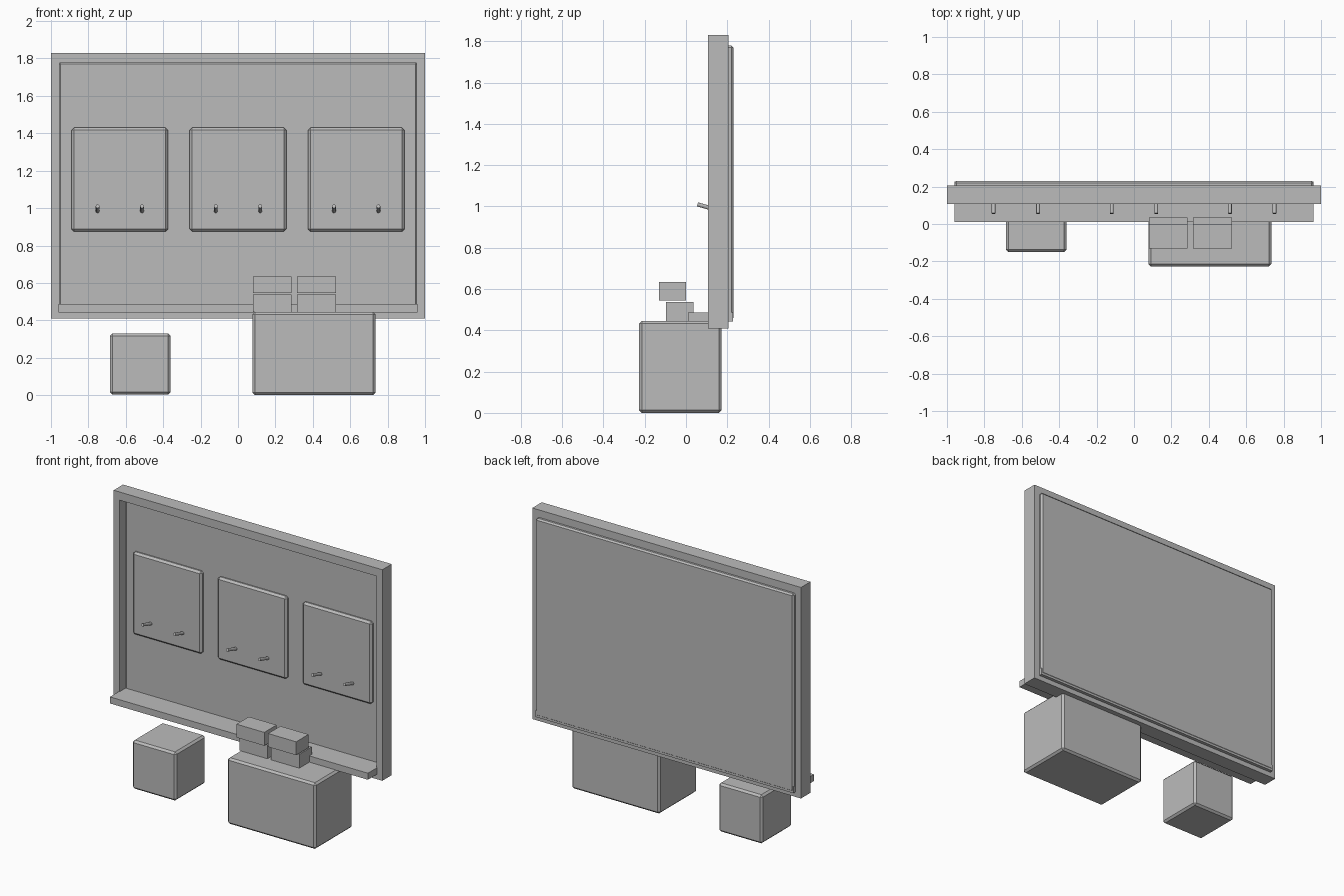
import bpy, bmesh, math
from mathutils import Vector

if "Cube" in bpy.data.objects:
    bpy.data.objects.remove(bpy.data.objects["Cube"], do_unlink=True)

# Single neutral colour
grey = bpy.data.materials.new("neutral grey")
grey.use_nodes = True
colour = (0.5, 0.5, 0.5, 1)
grey.diffuse_color = colour
grey.node_tree.nodes["Principled BSDF"].inputs["Base Color"].default_value = colour


def finish(name, bm):
    mesh = bpy.data.meshes.new(name)
    bm.to_mesh(mesh)
    bm.free()
    mesh.materials.append(grey)
    obj = bpy.data.objects.new(name, mesh)
    bpy.context.collection.objects.link(obj)
    return obj


def box(name, x, y, z, bevel=0):
    """Box from its (low, high) extents, with optionally chamfered edges."""
    bm = bmesh.new()
    bmesh.ops.create_cube(bm, size=1)
    for v in bm.verts:
        v.co = [(lo + hi) / 2 + c * (hi - lo) for c, (lo, hi) in zip(v.co, (x, y, z))]
    if bevel:
        bmesh.ops.bevel(bm, geom=bm.edges[:], offset=bevel, segments=1, affect='EDGES')
    return finish(name, bm)


def peg(name, x, start, end, radius=0.01):
    """Slim rod between two (y, z) points."""
    a, b = Vector((x, *start)), Vector((x, *end))
    bm = bmesh.new()
    bmesh.ops.create_cone(bm, cap_ends=True, segments=12, radius1=radius,
                          radius2=radius, depth=(b - a).length)
    obj = finish(name, bm)
    obj.location = (a + b) / 2
    obj.rotation_euler = (b - a).to_track_quat('Z', 'Y').to_euler()
    for poly in obj.data.polygons:
        poly.use_smooth = len(poly.vertices) == 4
    return obj


def frame(name, outer, inner, y):
    """Rectangular ring, extruded through y; rectangles are (x0, x1, z0, z1)."""
    bm = bmesh.new()
    rings = []
    for x0, x1, z0, z1 in (outer, inner):
        rings.append([bm.verts.new((px, y[0], pz)) for px, pz in
                      ((x0, z0), (x1, z0), (x1, z1), (x0, z1))])
    out, inn = rings
    faces = [bm.faces.new((out[i], out[(i + 1) % 4], inn[(i + 1) % 4], inn[i]))
             for i in range(4)]
    new = bmesh.ops.extrude_face_region(bm, geom=faces, use_keep_orig=True)["geom"]
    moved = [g for g in new if isinstance(g, bmesh.types.BMVert)]
    bmesh.ops.translate(bm, verts=moved, vec=(0, y[1] - y[0], 0))
    bmesh.ops.recalc_face_normals(bm, faces=bm.faces[:])
    return finish(name, bm)


# Wall board: frame, recessed panel and ledge
frame("board_frame", (-1, 1, 0.41, 1.83), (-0.955, 0.955, 0.455, 1.775), (0.106, 0.206))
box("board_panel", (-0.96, 0.96), (0.169, 0.23), (0.45, 1.78), 0.01)
box("board_ledge", (-0.96, 0.96), (0.01, 0.228), (0.443, 0.487))

# Three hanging plates, each with two upward-tilted pegs
for side, cx in (("right", -0.632), ("middle", 0), ("left", 0.632)):
    box(f"{side}_plate", (cx - 0.258, cx + 0.258), (0.145, 0.18), (0.875, 1.43), 0.013)
    for end, dx in (("right", -0.119), ("left", 0.119)):
        peg(f"{side}_plate_{end}_peg", cx + dx, (0.15, 0.983), (0.056, 1.01))

# Floor boxes
box("small_floor_box", (-0.685, -0.36), (-0.15, 0.172), (0.003, 0.33), 0.013)
box("large_floor_box", (0.077, 0.735), (-0.227, 0.172), (0, 0.445), 0.013)

# Two stacks of bricks on the large box
for side, x in (("right", (0.08, 0.287)), ("left", (0.315, 0.524))):
    box(f"{side}_lower_brick", x, (-0.097, 0.036), (0.445, 0.538))
    box(f"{side}_upper_brick", x, (-0.13, 0.001), (0.545, 0.635))
